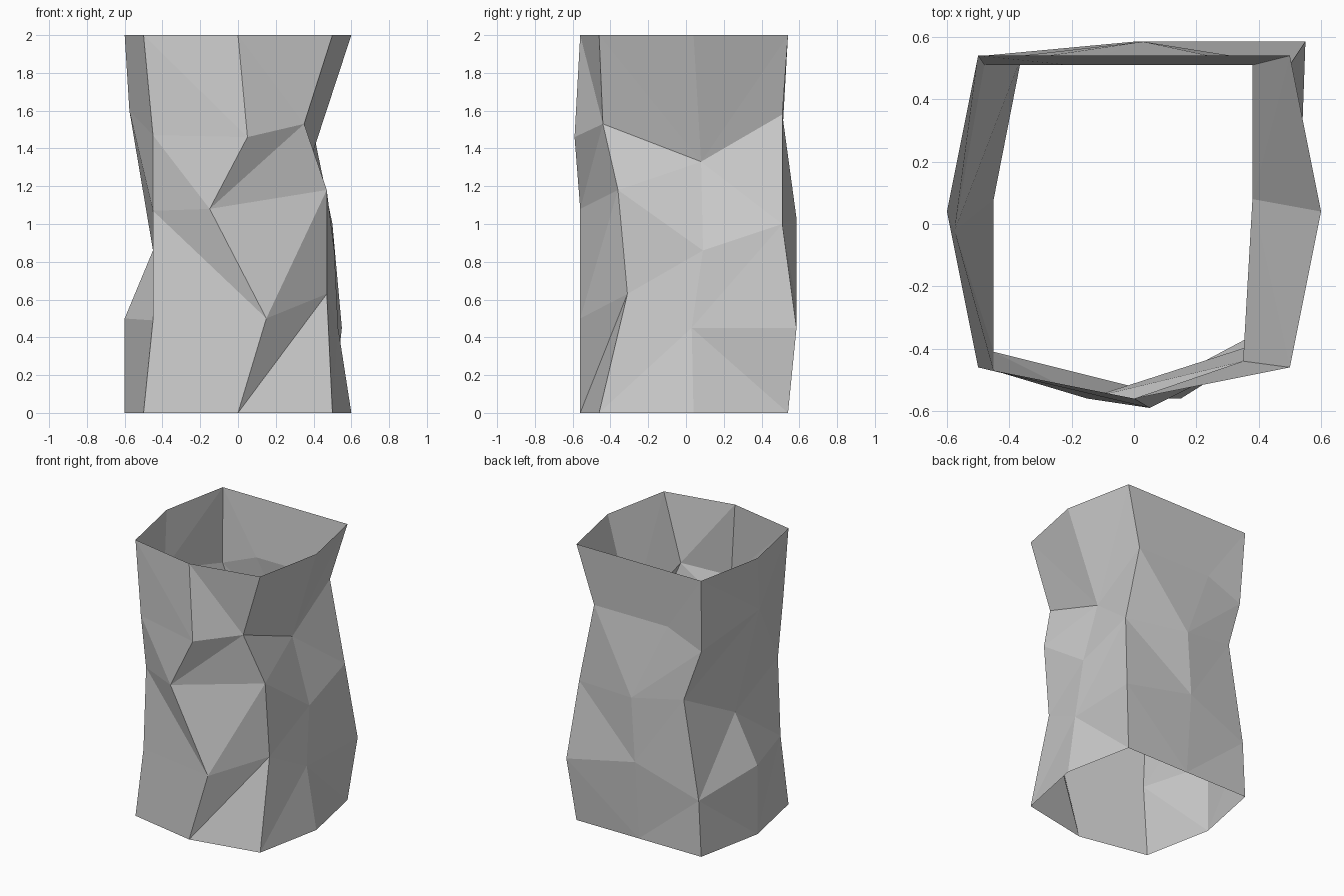
import bpy
import bmesh

default_cube = bpy.data.objects.get("Cube")
if default_cube:
    bpy.data.objects.remove(default_cube, do_unlink=True)


def make_material(name, color):
    material = bpy.data.materials.new(name)
    material.use_nodes = True
    material.diffuse_color = color
    shader = material.node_tree.nodes["Principled BSDF"]
    shader.inputs["Base Color"].default_value = color
    return material


# Each pleat line runs from bottom to top around the tube, counter-clockwise.
# "rim" is the x, y position shared by both open ends;
# "dents" are the three crumpled points between them, in hundredths of a unit;
# "folds" gives the crease direction to the next pleat line, one per level.
pleats = [
    # front middle
    dict(rim=(0, -56), folds="rise rise rise fall",
         dents=[(15, -56, 50), (-15, -56, 108), (5, -59, 146)]),
    # front left corner
    dict(rim=(50, -46), folds="rise rise rise fall",
         dents=[(47, -31, 63), (47, -36, 118), (35, -44, 153)]),
    # left middle
    dict(rim=(60, 4), folds="fall rise fall rise",
         dents=[(53, 3, 45), (51, 9, 86), (38, 8, 133)]),
    # back left corner
    dict(rim=(50, 54), folds="fall fall fall fall",
         dents=[(55, 58.5, 45), (50, 51, 100), (38, 51, 158)]),
    # back middle
    dict(rim=(0, 54), folds="rise rise rise rise",
         dents=[(0, 58.5, 57), (3, 58.5, 103), (-21, 51, 158)]),
    # back right corner
    dict(rim=(-50, 54), folds="fall rise rise fall",
         dents=[(-48, 54, 40), (-36, 54, 110), (-48, 51, 147)]),
    # right middle
    dict(rim=(-60, 4), folds="rise fall fall rise",
         dents=[(-60, 4, 50), (-45, 8, 86), (-57.5, -2, 160)]),
    # front right corner
    dict(rim=(-50, -46), folds="fall fall fall fall",
         dents=[(-45, -44, 49), (-45, -41, 107), (-45, -47, 147)]),
]


def build_pleat(bm, pleat):
    """Create the points of one pleat line, from bottom rim to top rim."""
    x, y = pleat["rim"]
    points = [(x, y, 0), *pleat["dents"], (x, y, 200)]
    return [bm.verts.new([value / 100 for value in point]) for point in points]


def fold_panel(bm, low, low_next, high_next, high, fold):
    """Fill one panel with two triangles creased along the chosen diagonal."""
    if fold == "rise":
        bm.faces.new((low, low_next, high_next))
        bm.faces.new((low, high_next, high))
    else:
        bm.faces.new((low, low_next, high))
        bm.faces.new((low_next, high_next, high))


# Crumpled open tube
bm = bmesh.new()
lines = [build_pleat(bm, pleat) for pleat in pleats]
for index, pleat in enumerate(pleats):
    line = lines[index]
    neighbour = lines[(index + 1) % len(lines)]
    for level, fold in enumerate(pleat["folds"].split()):
        fold_panel(bm, line[level], neighbour[level],
                   neighbour[level + 1], line[level + 1], fold)

mesh = bpy.data.meshes.new("crumpled_tube")
bm.to_mesh(mesh)
bm.free()
mesh.materials.append(make_material("light grey", (0.6, 0.6, 0.6, 1)))

tube = bpy.data.objects.new("crumpled_tube", mesh)
bpy.context.scene.collection.objects.link(tube)
